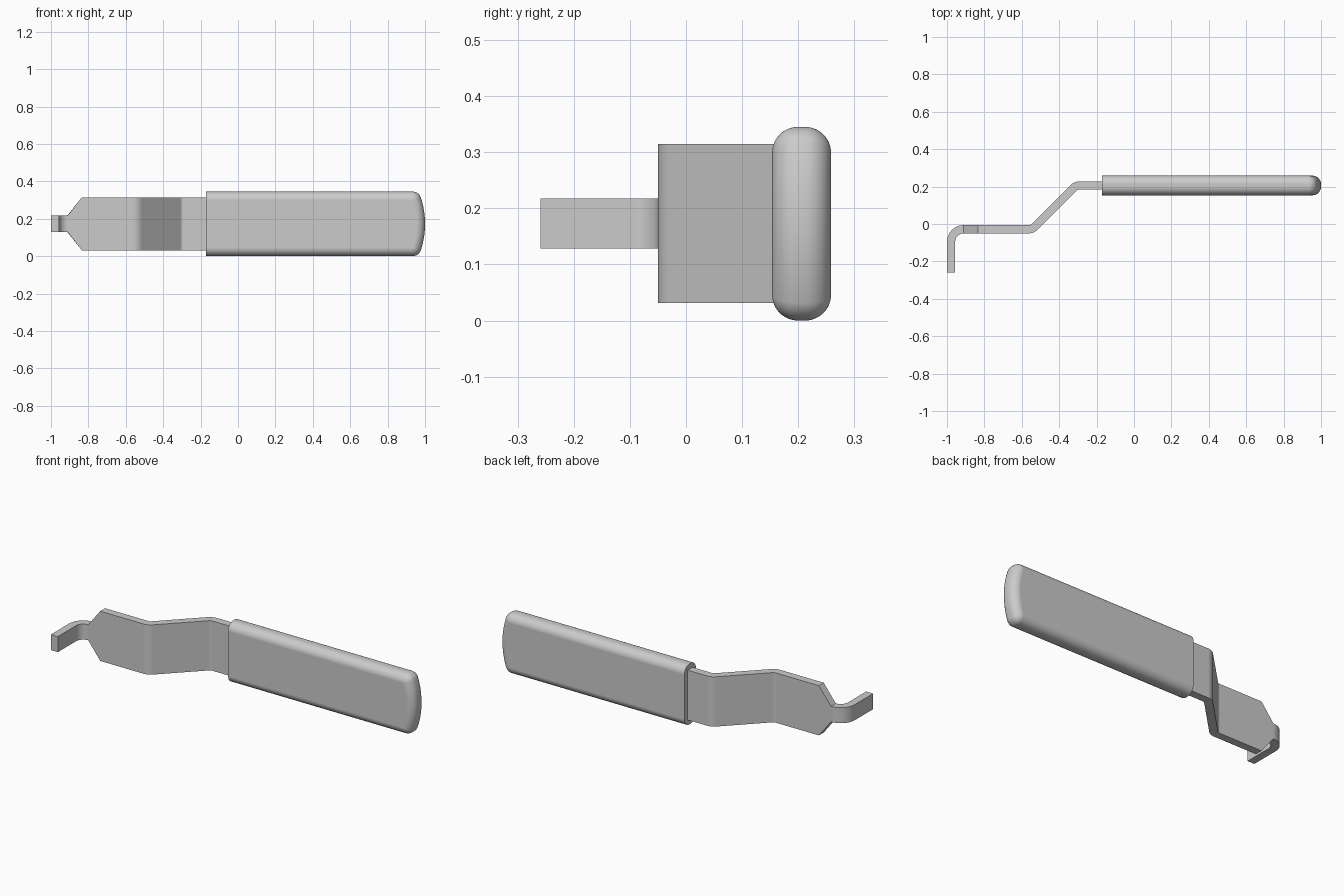
import bpy, bmesh
from math import sin, cos, asin, pi, tan, radians
from mathutils import Vector

if "Cube" in bpy.data.objects:
    bpy.data.objects.remove(bpy.data.objects["Cube"])

ZC = 0.173          # mid height of the whole tool


def finish(bm, name):
    bmesh.ops.remove_doubles(bm, verts=bm.verts, dist=1e-5)
    bmesh.ops.recalc_face_normals(bm, faces=bm.faces)
    mesh = bpy.data.meshes.new(name)
    bm.to_mesh(mesh)
    bm.free()
    ob = bpy.data.objects.new(name, mesh)
    bpy.context.collection.objects.link(ob)
    bpy.ops.object.select_all(action='DESELECT')
    ob.select_set(True)
    bpy.context.view_layer.objects.active = ob
    bpy.ops.object.shade_smooth_by_angle(angle=radians(30))
    mod = ob.modifiers.new("weighted_normals", 'WEIGHTED_NORMAL')
    mod.keep_sharp = True
    return ob


def loft(bm, rings):
    """Skin a list of equal closed rings and cap both ends."""
    rows = [[bm.verts.new(p) for p in ring] for ring in rings]
    n = len(rows[0])
    for a, b in zip(rows, rows[1:]):
        for i in range(n):
            j = (i + 1) % n
            bm.faces.new((a[i], a[j], b[j], b[i]))
    bm.faces.new(rows[0])
    bm.faces.new(rows[-1][::-1])


def fillet(prev, p, nxt, r, n=10):
    """Arc points replacing the corner p."""
    u, v = (prev - p).normalized(), (nxt - p).normalized()
    half = u.angle(v) / 2
    bis = (u + v).normalized()
    centre = p + bis * (r / sin(half))
    side = (u - v).normalized()
    sweep = pi / 2 - half
    return [centre + r * (-bis * cos(t) + side * sin(t))
            for t in (sweep * (1 - 2 * i / n) for i in range(n + 1))]


# bent metal strap: centre line seen from above, narrow hook then wide plate
THICK = 0.044
corners = [Vector(c) for c in ((-0.978, -0.259), (-0.978, -0.028),
                               (-0.544, -0.028), (-0.31, 0.206), (-0.1, 0.206))]
path = [corners[0]]
for k, radius in ((1, 0.067), (2, 0.045), (3, 0.045)):
    path += fillet(corners[k - 1], corners[k], corners[k + 1], radius)
    if k == 1:
        path.append(Vector((-0.835, -0.028)))   # end of the widening
path.append(corners[-1])

rings = []
for i, p in enumerate(path):
    d_in = (p - path[max(i - 1, 0)]).normalized()
    d_out = (path[min(i + 1, len(path) - 1)] - p).normalized()
    d = (d_in + d_out).normalized()
    nrm = Vector((-d.y, d.x)) * THICK / 2
    w = 0.0445 if p.x < -0.9 else 0.142
    a, b = p + nrm, p - nrm
    rings.append([(a.x, a.y, ZC - w), (b.x, b.y, ZC - w),
                  (b.x, b.y, ZC + w), (a.x, a.y, ZC + w)])
bm = bmesh.new()
loft(bm, rings)
finish(bm, "strap")

# rounded grip: bowed outline, edges filleted, flat at the strap end
FIL, HALF_Y, HALF_Z, BOW, X0, YC = 0.046, 0.0525, 0.1725, 0.45, -0.17, 0.206
core_z = HALF_Z - FIL
core_r = BOW - FIL
bow_a = asin(core_z / core_r)
corner_x = 1 - BOW + core_r * cos(bow_a)


def outline(off, y):
    half = [(X0, core_z + off)]
    for i in range(11):                          # end corner
        t = pi / 2 + (bow_a - pi / 2) * i / 10
        half.append((corner_x + off * cos(t), core_z + off * sin(t)))
    for i in range(1, 8):                        # bowed end
        t = bow_a * (1 - i / 8)
        half.append((1 - BOW + (core_r + off) * cos(t), (core_r + off) * sin(t)))
    pts = half + [(1 - BOW + core_r + off, 0)] + [(x, -z) for x, z in half[::-1]]
    return [(x, y, HALF_Z + z) for x, z in pts]


rings = []
for s in (-1, 1):
    for i in range(13):
        t = pi / 2 * (1 - i / 12 if s < 0 else i / 12)
        rings.append(outline(FIL * cos(t), YC + s * (HALF_Y - FIL + FIL * sin(t))))
bm = bmesh.new()
loft(bm, rings)
finish(bm, "grip")
